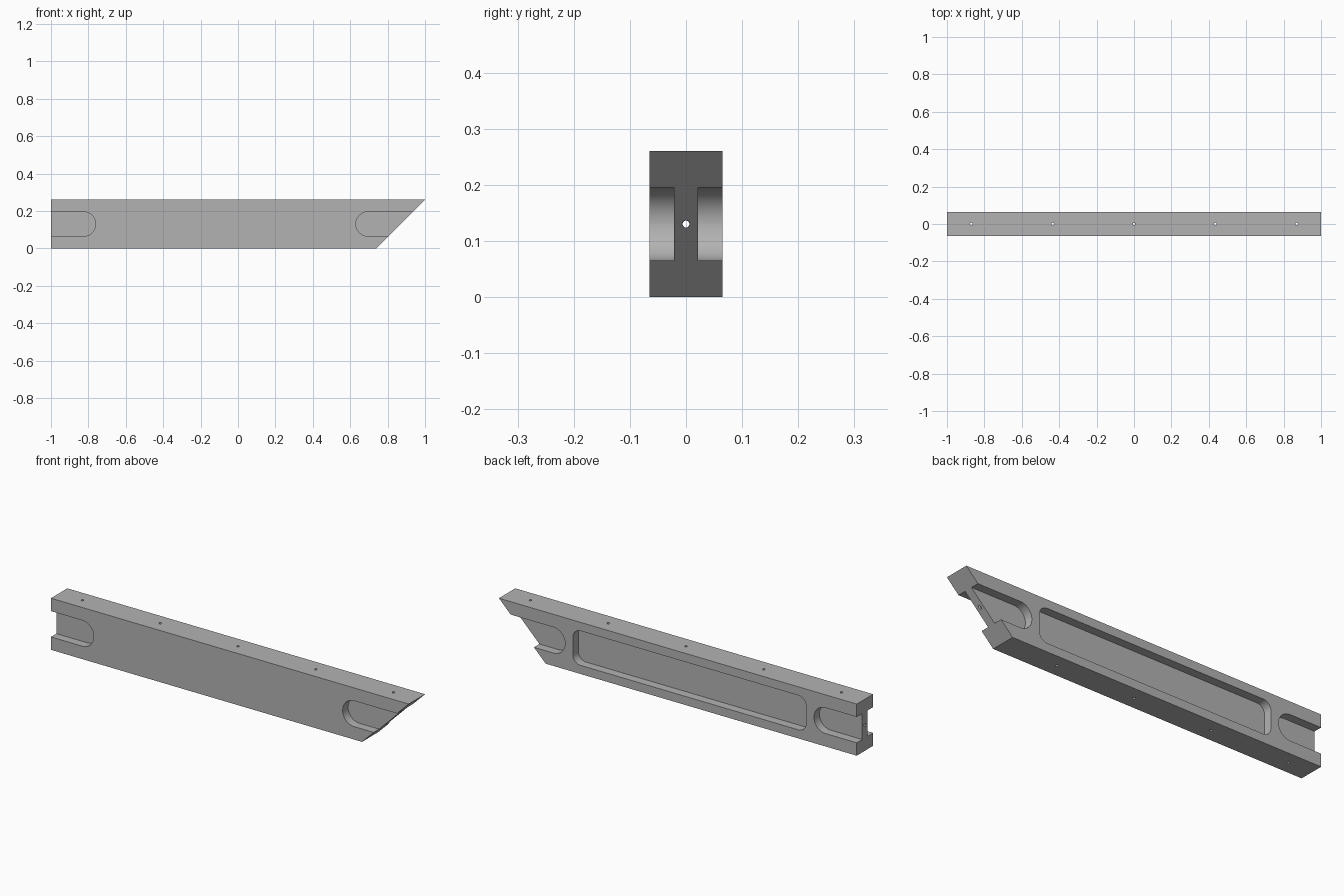
import bpy, bmesh
from math import pi, cos, sin
from mathutils import Matrix

cube = bpy.data.objects.get("Cube")
if cube:
    bpy.data.objects.remove(cube, do_unlink=True)

U = 2 / 46            # module: the beam is 46 long, 3 deep, 6 high
HALF = 1.5 * U        # half thickness
MID = 3 * U           # mid height

grey = bpy.data.materials.new("mid grey")
grey.use_nodes = True
colour = (0.45, 0.45, 0.45, 1)
grey.diffuse_color = colour
grey.node_tree.nodes["Principled BSDF"].inputs["Base Color"].default_value = colour


def finish(bm, name):
    bmesh.ops.recalc_face_normals(bm, faces=bm.faces)
    mesh = bpy.data.meshes.new(name)
    bm.to_mesh(mesh)
    bm.free()
    mesh.materials.append(grey)
    obj = bpy.data.objects.new(name, mesh)
    bpy.context.collection.objects.link(obj)
    return obj


def prism(name, outline, y0, y1):
    """Extrude an x-z outline from y0 to y1."""
    bm = bmesh.new()
    face = bm.faces.new([bm.verts.new((x, y0, z)) for x, z in outline])
    out = bmesh.ops.extrude_face_region(bm, geom=[face])
    moved = [v for v in out["geom"] if isinstance(v, bmesh.types.BMVert)]
    bmesh.ops.translate(bm, verts=moved, vec=(0, y1 - y0, 0))
    return finish(bm, name)


def rounded(x0, x1, z0, z1, r, steps=12):
    """Outline of a rectangle with round corners."""
    corners = [(x1 - r, z1 - r), (x0 + r, z1 - r), (x0 + r, z0 + r), (x1 - r, z0 + r)]
    pts = []
    for i, (cx, cz) in enumerate(corners):
        for k in range(steps + 1):
            a = pi / 2 * (i + k / steps)
            p = (cx + r * cos(a), cz + r * sin(a))
            if not pts or abs(p[0] - pts[-1][0]) + abs(p[1] - pts[-1][1]) > 1e-5:
                pts.append(p)
    return pts


def bore(name, radius, length, matrix):
    bm = bmesh.new()
    bmesh.ops.create_cone(bm, cap_ends=True, segments=20, radius1=radius,
                          radius2=radius, depth=length, matrix=matrix)
    return finish(bm, name)


# Beam with one square end and one mitred end
beam = prism("beam", [(-1, 0), (1 - 6 * U, 0), (1, 6 * U), (-1, 6 * U)], -HALF, HALF)
cutters = []

# Open round-ended slots on both faces of both ends, leaving a central web
R = 1.5 * U - 0.0002
for side, tag in ((-1, "front"), (1, "back")):
    y0, y1 = side * U / 2, side * 3 * U
    for x0, x1, end in ((-1.3, -1 + 5.5 * U, "square"), (1 - 8.5 * U, 1.3, "mitre")):
        shape = rounded(x0, x1, 1.5 * U, 4.5 * U, R)
        cutters.append(prism(f"{tag}_{end}_slot_cutter", shape, y0, y1))

# Long shallow pocket in the back face
pocket = rounded(-1 + 6.5 * U, 1 - 9.5 * U, U, 5 * U, U)
cutters.append(prism("back_pocket_cutter", pocket, U / 2, 3 * U))

# Bore along the length, and five cross holes
cutters.append(bore("long_bore_cutter", 0.0062, 3,
                    Matrix.Translation((0, 0, MID)) @ Matrix.Rotation(pi / 2, 4, "Y")))
for i in range(-2, 3):
    cutters.append(bore("cross_hole_cutter", 0.0068, 1,
                        Matrix.Translation((i * 10 * U, 0, MID))))

for cutter in cutters:
    cutter.hide_render = True
    cutter.hide_set(True)
    mod = beam.modifiers.new(cutter.name, "BOOLEAN")
    mod.operation = "DIFFERENCE"
    mod.solver = "EXACT"
    mod.object = cutter

# Bake the cuts, then drop the cutters
bpy.context.view_layer.update()
graph = bpy.context.evaluated_depsgraph_get()
baked = bpy.data.meshes.new_from_object(beam.evaluated_get(graph))
beam.modifiers.clear()
beam.data = baked
for cutter in cutters:
    bpy.data.objects.remove(cutter, do_unlink=True)

# Smooth the round walls, keep the edges sharp
bpy.context.view_layer.objects.active = beam
beam.select_set(True)
bpy.ops.object.shade_smooth_by_angle(angle=pi / 6)
